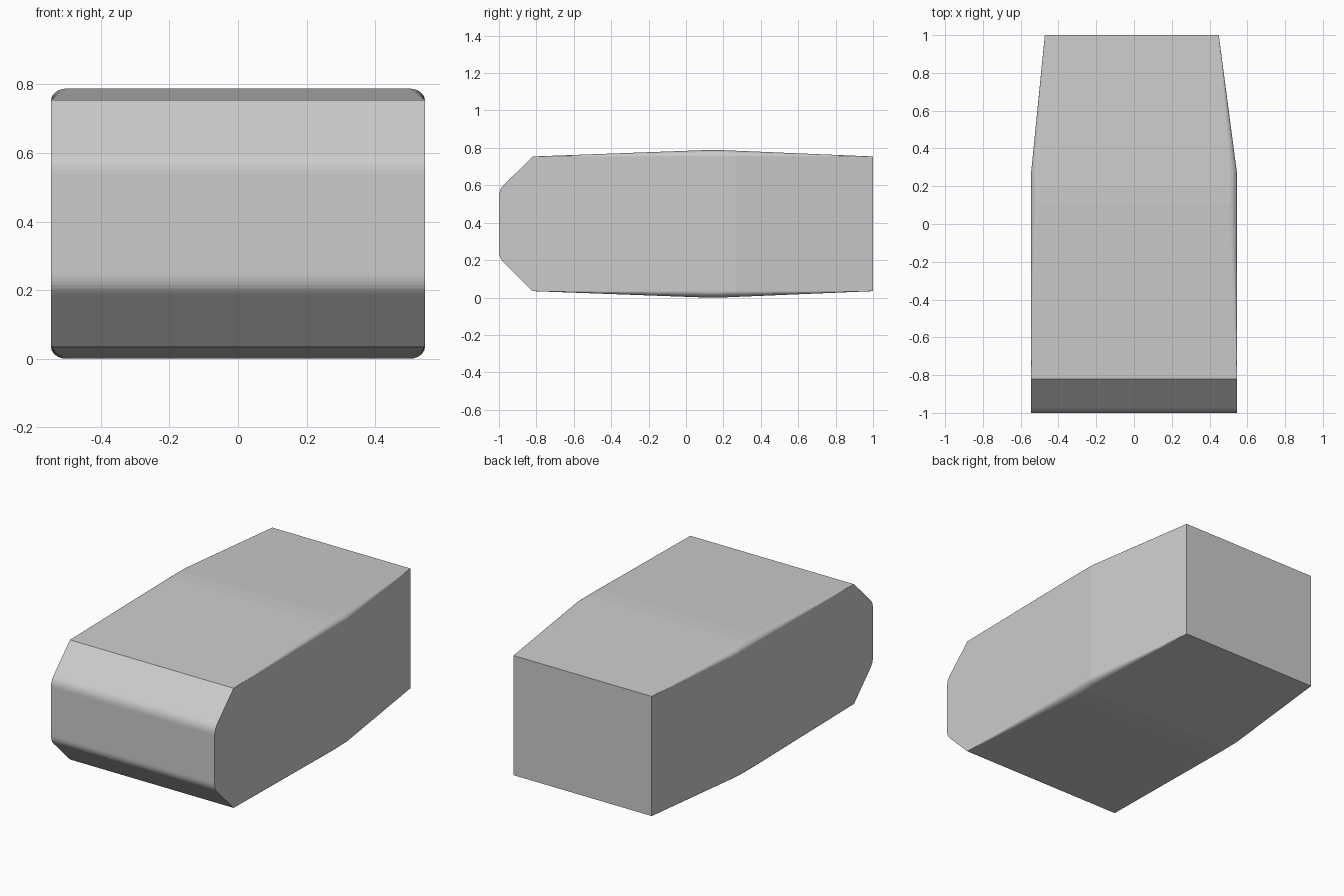
import bpy, bmesh
from math import sin, cos, pi

cube = bpy.data.objects.get("Cube")
if cube:
    bpy.data.objects.remove(cube)

MID_Z = 0.394        # height of the horizontal symmetry plane
EDGE = 0.36          # half height at the side walls
HALF_W = 0.545       # half width of the straight front part
TAPER_Y = 0.27       # where the sides begin to draw in
CROWN = 0.034        # rise of the roof and belly at the widest point
ROUND = 0.045        # sideways reach of the rounded long edges
STEPS = 6


def plan(y):
    """Right and left wall positions at a station along the body."""
    t = max(0, (y - TAPER_Y) / (1 - TAPER_Y))
    return -HALF_W + 0.073 * t, HALF_W - 0.096 * t


def crown(y):
    """Bulge of roof and belly, from 0 at the ends to 1 near the middle."""
    if y < 0.1:
        return max(0, (y + 0.82) / 0.92)
    return 1 if y < 0.19 else (1 - y) / 0.81


def section(y, half_height, bulge):
    """Cross-section with four rounded corners."""
    right, left = plan(y)
    a, b = ROUND * bulge, CROWN * bulge
    quarter = [(a * (1 - cos(i * pi / 2 / STEPS)), b * sin(i * pi / 2 / STEPS))
               for i in range(STEPS + 1)]
    top = [(left - dx, half_height + dz) for dx, dz in quarter]
    top += [(right + dx, half_height + dz) for dx, dz in reversed(quarter)]
    ring = top + [(x, -z) for x, z in reversed(top)]
    return [(x, y, MID_Z + z) for x, z in ring]


# Nose: flat front, blended corner, then a straight chamfer
p0, p1, p2 = (-1, 0.145), (-1, 0.182), (-0.975, 0.206)
sections = []
for i in range(STEPS + 1):
    t = i / STEPS
    y, h = [(1 - t) ** 2 * u + 2 * t * (1 - t) * v + t * t * w
            for u, v, w in zip(p0, p1, p2)]
    sections.append(section(y, h, 0))

# Body: gently crowned roof and belly with a tapered tail
for y in (-0.82, -0.4, 0.1, 0.145, 0.19, TAPER_Y, 0.6, 1):
    sections.append(section(y, EDGE, crown(y)))

# Loft the sections into one closed shell
bm = bmesh.new()
rings = [[bm.verts.new(p) for p in s] for s in sections]
for r, s in zip(rings, rings[1:]):
    n = len(r)
    for i in range(n):
        j = (i + 1) % n
        bm.faces.new((r[i], r[j], s[j], s[i]))
bm.faces.new(rings[0])
bm.faces.new(rings[-1])
bmesh.ops.remove_doubles(bm, verts=bm.verts, dist=0.0001)
bmesh.ops.dissolve_degenerate(bm, edges=bm.edges, dist=0.0001)
bmesh.ops.recalc_face_normals(bm, faces=bm.faces)
mesh = bpy.data.meshes.new("body")
bm.to_mesh(mesh)
bm.free()
body = bpy.data.objects.new("body", mesh)
bpy.context.collection.objects.link(body)

# Plain grey finish
grey = bpy.data.materials.new("plain_grey")
grey.use_nodes = True
colour = (0.6, 0.6, 0.6, 1)
grey.diffuse_color = colour
grey.node_tree.nodes["Principled BSDF"].inputs["Base Color"].default_value = colour
mesh.materials.append(grey)
